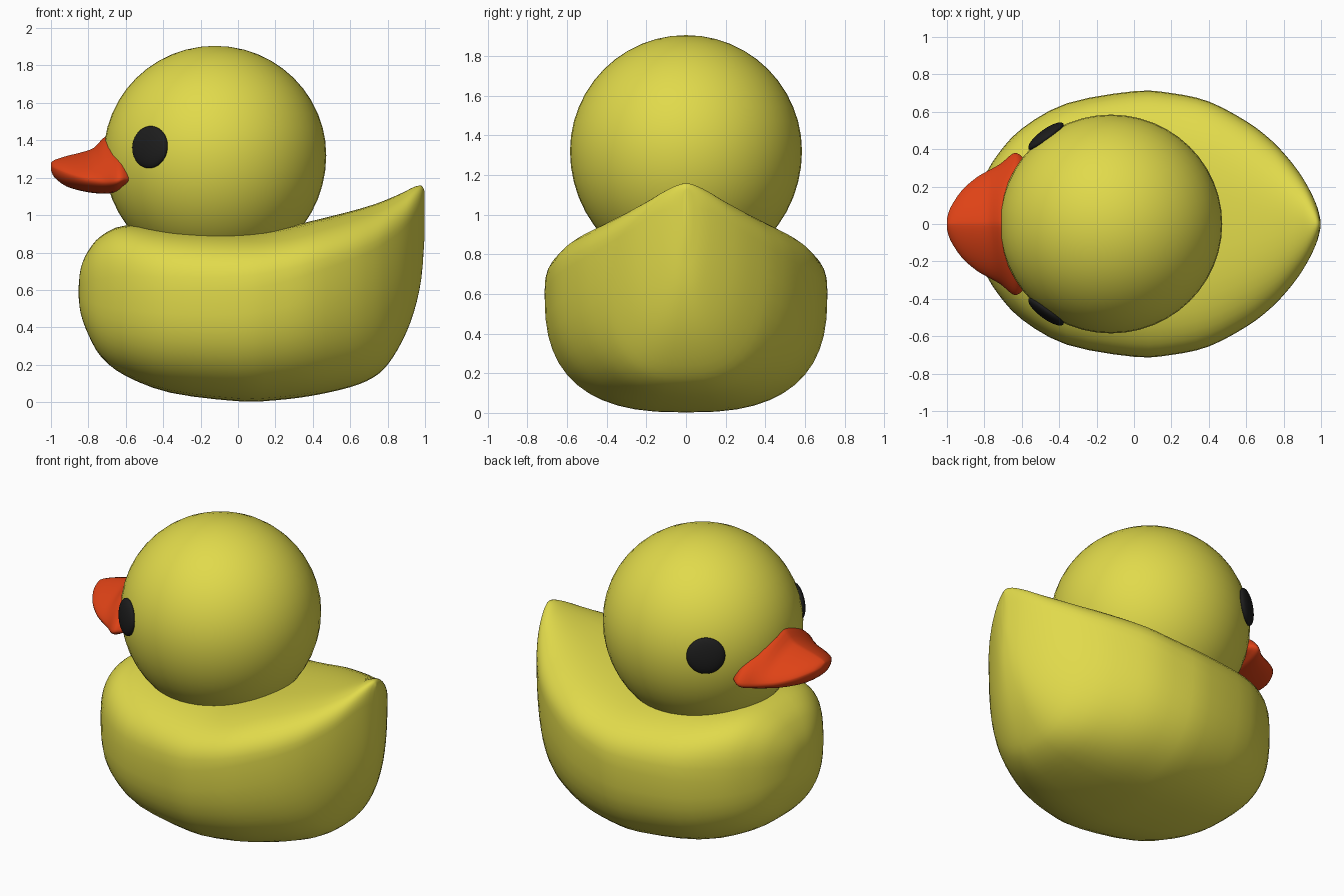
import bpy, bmesh
from math import sin, cos, pi, copysign
from mathutils import Vector

if "Cube" in bpy.data.objects:
    bpy.data.objects.remove(bpy.data.objects["Cube"])


def paint(ob, name, rgb):
    mat = bpy.data.materials.get(name) or bpy.data.materials.new(name)
    mat.diffuse_color = (*rgb, 1)
    mat.use_nodes = True
    mat.node_tree.nodes["Principled BSDF"].inputs["Base Color"].default_value = mat.diffuse_color
    ob.data.materials.append(mat)


def refine(rows, steps):
    """Catmull-Rom interpolation between section rows."""
    out = []
    for i in range(len(rows) - 1):
        p0, p1, p2 = rows[max(i - 1, 0)], rows[i], rows[i + 1]
        p3 = rows[min(i + 2, len(rows) - 1)]
        for k in range(steps):
            t = k / steps
            out.append([0.5 * (2 * b + (c - a) * t + (2 * a - 5 * b + 4 * c - d) * t * t
                               + (3 * b - a - 3 * c + d) * t ** 3)
                        for a, b, c, d in zip(p0, p1, p2, p3)])
    return out + [rows[-1]]


def loft(name, rows, top_power, n_low, steps=3, sides=48, angle=60):
    """Rows are x, half width, bottom z, widest z, top z; top_power gives the top roundness at x."""
    bm = bmesh.new()
    rings = []
    for x, w, lo, mid, hi in refine(rows, steps):
        ring = []
        for i in range(sides):
            c, s = cos(2 * pi * i / sides), sin(2 * pi * i / sides)
            # blend the width power so both halves share their seam
            n = top_power(x) if s > 0 else n_low
            y = copysign(abs(c) ** (2 / n), c) * w if abs(c) > 1e-6 else 0
            z = mid + (hi - mid if s > 0 else lo - mid) * abs(s) ** (2 / n)
            ring.append(bm.verts.new((x, y, z)))
        rings.append(ring)
    for a, b in zip(rings, rings[1:]):
        for i in range(sides):
            j = (i + 1) % sides
            bm.faces.new((a[i], a[j], b[j], b[i]))
    bm.faces.new(rings[0])
    bm.faces.new(rings[-1])
    bmesh.ops.recalc_face_normals(bm, faces=bm.faces)
    me = bpy.data.meshes.new(name)
    bm.to_mesh(me)
    bm.free()
    ob = bpy.data.objects.new(name, me)
    bpy.context.collection.objects.link(ob)
    bpy.ops.object.select_all(action='DESELECT')
    ob.select_set(True)
    bpy.context.view_layer.objects.active = ob
    bpy.ops.object.shade_smooth_by_angle(angle=angle * pi / 180)
    return ob


def ball(name, loc, scale, direction=None):
    bpy.ops.mesh.primitive_uv_sphere_add(segments=48, ring_count=24, location=loc)
    ob = bpy.context.object
    ob.name = name
    ob.scale = scale
    if direction is not None:
        ob.rotation_euler = direction.to_track_quat('Z', 'Y').to_euler()
    bpy.ops.object.shade_smooth()
    return ob


YELLOW, RED, BLACK = (0.75, 0.70, 0.07), (0.74, 0.055, 0.008), (0.012, 0.012, 0.012)

# Body, rounded chest to upturned tail
body = loft("body", [
    (-0.852, 0.03, 0.56, 0.59, 0.62),
    (-0.84, 0.13, 0.47, 0.59, 0.72),
    (-0.80, 0.25, 0.36, 0.59, 0.81),
    (-0.73, 0.37, 0.24, 0.59, 0.89),
    (-0.60, 0.51, 0.14, 0.59, 0.945),
    (-0.36, 0.645, 0.05, 0.59, 0.93),
    (0.00, 0.71, 0.005, 0.60, 0.915),
    (0.20, 0.70, 0.01, 0.63, 0.925),
    (0.40, 0.655, 0.035, 0.69, 0.97),
    (0.60, 0.55, 0.08, 0.76, 1.02),
    (0.72, 0.46, 0.13, 0.81, 1.055),
    (0.80, 0.38, 0.20, 0.86, 1.085),
    (0.88, 0.28, 0.33, 0.92, 1.12),
    (0.94, 0.18, 0.48, 0.99, 1.15),
    (0.98, 0.09, 0.66, 1.03, 1.157),
    (0.997, 0.02, 0.88, 1.02, 1.13)],
    lambda x: 2.8 if x < 0.2 else 2.8 - 0.9 * (x - 0.2) / 0.8, 2.65)
paint(body, "yellow", YELLOW)

# Head, slightly fuller below its middle
head_centre = Vector((-0.123, 0, 1.32))
head = ball("head", head_centre, (0.595, 0.585, 0.585))
for v in head.data.vertices:
    if v.co.z < 0:
        v.co.z *= 1.05
paint(head, "yellow", YELLOW)

# Beak, ridged on top and rounded beneath
beak = loft("beak", [
    (-1.00, 0.03, 1.24, 1.26, 1.28),
    (-0.98, 0.09, 1.20, 1.25, 1.295),
    (-0.92, 0.18, 1.155, 1.225, 1.315),
    (-0.84, 0.25, 1.13, 1.20, 1.335),
    (-0.77, 0.29, 1.118, 1.187, 1.36),
    (-0.71, 0.325, 1.115, 1.18, 1.42),
    (-0.65, 0.375, 1.12, 1.185, 1.42),
    (-0.61, 0.37, 1.14, 1.195, 1.40),
    (-0.54, 0.30, 1.15, 1.20, 1.35)], lambda x: 1.4, 2.2, angle=50)
paint(beak, "red", RED)

# Eyes, flattened discs on the head
for side, y in (("left", 1), ("right", -1)):
    d = Vector((-0.36, 0.485 * y, 0.045)).normalized()
    eye = ball("eye_" + side, head_centre + d * 0.585, (0.115, 0.113, 0.036), d)
    paint(eye, "black", BLACK)
